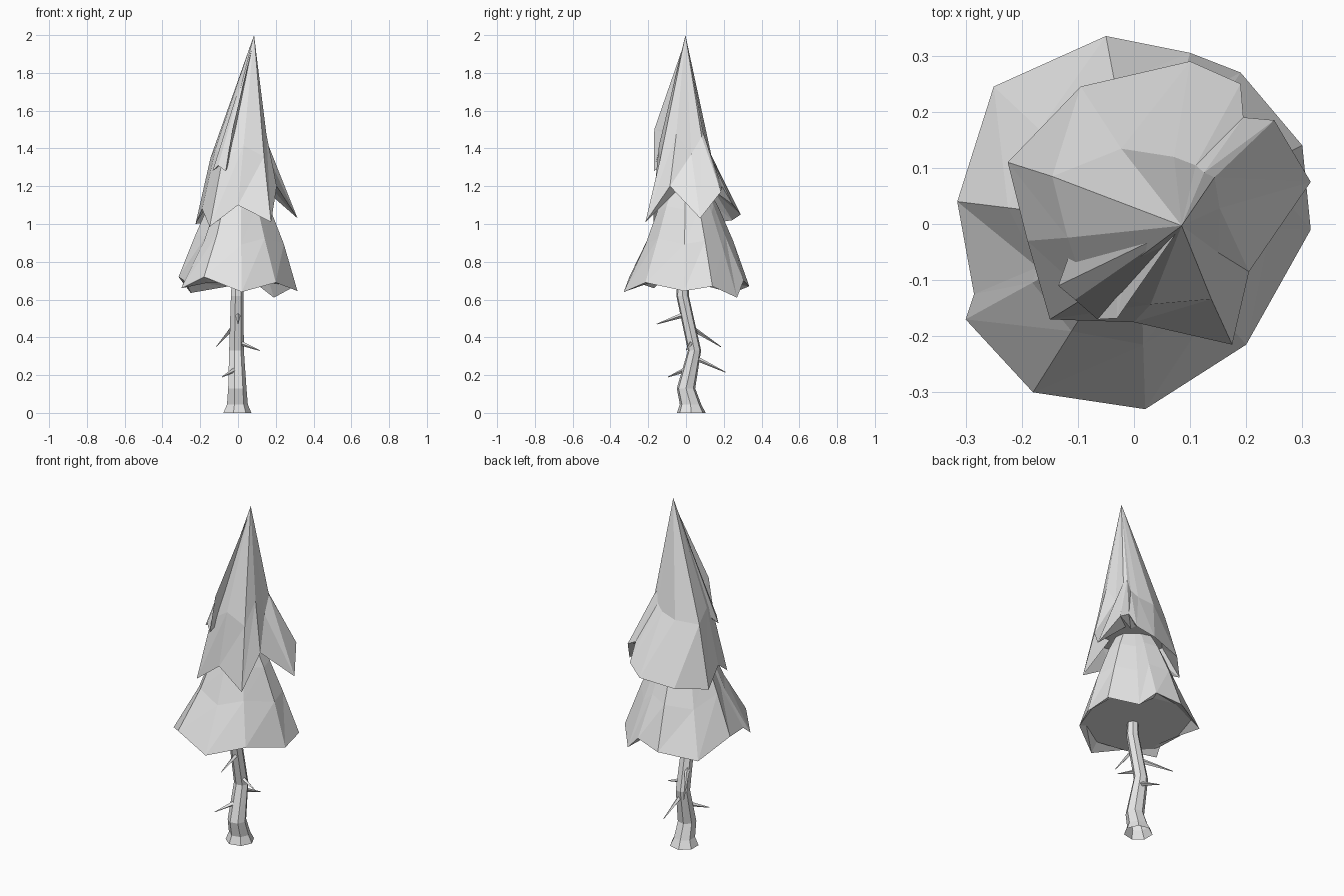
import bpy, bmesh, math
from mathutils import Vector

if "Cube" in bpy.data.objects:
    bpy.data.objects.remove(bpy.data.objects["Cube"])

GREY = (0.8, 0.8, 0.8, 1.0)
grey = bpy.data.materials.new("plain grey")
grey.use_nodes = True
grey.diffuse_color = GREY
grey.node_tree.nodes["Principled BSDF"].inputs["Base Color"].default_value = GREY


def finish(bm, name):
    """Turn a bmesh into a flat-shaded object."""
    bmesh.ops.recalc_face_normals(bm, faces=bm.faces)
    mesh = bpy.data.meshes.new(name)
    bm.to_mesh(mesh)
    bm.free()
    mesh.materials.append(grey)
    obj = bpy.data.objects.new(name, mesh)
    bpy.context.collection.objects.link(obj)
    return obj


def add_ring(bm, points):
    return [bm.verts.new(p) for p in points]


def bridge(bm, lower, upper):
    count = len(lower)
    for i in range(count):
        j = (i + 1) % count
        bm.faces.new((lower[i], lower[j], upper[j]))
        bm.faces.new((lower[i], upper[j], upper[i]))


def canopy(name, rim, apex, levels, under_scale, under_z):
    """Ragged cone: each rim entry is a corner position and its own bulge."""
    bm = bmesh.new()
    apex = Vector(apex)
    corners = [Vector(entry[:3]) for entry in rim]
    bottom = add_ring(bm, corners)
    ring = bottom
    for t, swell in levels:
        axis = Vector((apex.x * t, apex.y * t, 0))
        points = []
        for corner, entry in zip(corners, rim):
            p = corner.lerp(apex, t)
            offset = Vector((p.x, p.y, 0)) - axis
            q = axis + offset * swell * entry[3]
            points.append((q.x, q.y, p.z))
        upper = add_ring(bm, points)
        bridge(bm, ring, upper)
        ring = upper
    tip = bm.verts.new(apex)
    for i, v in enumerate(ring):
        bm.faces.new((v, ring[(i + 1) % len(ring)], tip))
    # Recessed underside
    inner = add_ring(bm, [(c.x * under_scale, c.y * under_scale, under_z) for c in corners])
    bridge(bm, bottom, inner)
    bm.faces.new(inner)
    return finish(bm, name)


# Lower foliage skirt
canopy("lower_foliage", [
    (0.315, -0.01, 0.645, 1.05), (0.30, 0.14, 0.67, 1.0),
    (0.19, 0.27, 0.61, 1.0), (0.10, 0.305, 0.70, 0.95),
    (-0.05, 0.335, 0.67, 1.03), (-0.25, 0.245, 0.635, 0.95),
    (-0.315, 0.04, 0.72, 1.0), (-0.285, -0.125, 0.70, 0.85),
    (-0.30, -0.17, 0.66, 0.85), (-0.18, -0.30, 0.72, 0.88),
    (0.02, -0.33, 0.64, 0.9), (0.20, -0.215, 0.69, 0.95),
], (0.01, 0, 1.4), [(0.33, 1.08), (0.57, 1.17)], 0.87, 0.69)

# Upper foliage cone
canopy("upper_foliage", [
    (0.315, 0.075, 1.03, 0.6), (0.25, 0.185, 1.17, 0.7),
    (0.195, 0.19, 1.20, 0.75), (0.19, 0.25, 1.10, 0.65),
    (0.10, 0.29, 1.05, 0.64), (-0.095, 0.245, 1.02, 0.85),
    (-0.225, 0.11, 1.0, 1.2), (-0.19, -0.03, 1.08, 1.2),
    (-0.15, -0.17, 0.985, 1.15), (0.0, -0.175, 1.10, 1.25),
    (0.175, -0.215, 1.01, 0.95), (0.205, -0.085, 1.20, 0.9),
], (0.085, -0.003, 2.0), [(0.35, 1.0), (0.5, 1.0)], 0.62, 1.17)

# Loose bough lying against the front of the upper cone
bm = bmesh.new()
outer = add_ring(bm, [(-0.135, -0.11, 1.28), (-0.105, -0.135, 1.31), (-0.065, -0.17, 1.28),
                      (-0.03, -0.168, 1.50), (0.0, -0.05, 1.5), (-0.11, -0.04, 1.35)])
crown = bm.verts.new((0.083, -0.005, 1.97))
hub = bm.verts.new((-0.03, -0.06, 1.36))
for i, v in enumerate(outer):
    w = outer[(i + 1) % len(outer)]
    bm.faces.new((v, w, crown))
    bm.faces.new((w, v, hub))
finish(bm, "front_bough")

# Crooked trunk: centre x, centre y, height, half width, half depth
SIDES = 7
bm = bmesh.new()
previous = None
for cx, cy, z, rx, ry in [
    (-0.007, 0.028, 0, 0.078, 0.078), (-0.006, 0.024, 0.045, 0.058, 0.058),
    (-0.006, 0, 0.13, 0.051, 0.05), (-0.01, 0.045, 0.33, 0.041, 0.036),
    (-0.006, -0.018, 0.62, 0.035, 0.034), (-0.005, -0.015, 0.72, 0.03, 0.03),
]:
    angles = [math.tau * i / SIDES for i in range(SIDES)]
    ring = add_ring(bm, [(cx + rx * math.cos(a), cy + ry * math.sin(a), z) for a in angles])
    if previous:
        bridge(bm, previous, ring)
    previous = ring
bm.faces.new(previous)
finish(bm, "trunk")


def twig(name, base, tip, radius=0.014):
    """Four-sided dead branch tapering to a point."""
    base, tip = Vector(base), Vector(tip)
    along = tip - base
    bm = bmesh.new()
    bmesh.ops.create_cone(bm, cap_ends=True, segments=4, radius1=radius,
                          radius2=0.002, depth=along.length)
    obj = finish(bm, name)
    obj.location = (base + tip) / 2
    obj.rotation_mode = "QUATERNION"
    obj.rotation_quaternion = along.to_track_quat("Z", "Y")


# Dead branches
twig("front_twig", (0, -0.01, 0.52), (0, -0.155, 0.47))
twig("upper_back_twig", (-0.03, 0.03, 0.45), (-0.115, 0.185, 0.35))
twig("left_twig", (0.0, 0.03, 0.375), (0.115, 0.0, 0.33))
twig("lower_right_twig", (-0.015, 0, 0.23), (-0.085, -0.095, 0.19))
twig("lower_back_twig", (0, 0.04, 0.295), (0, 0.21, 0.215))
